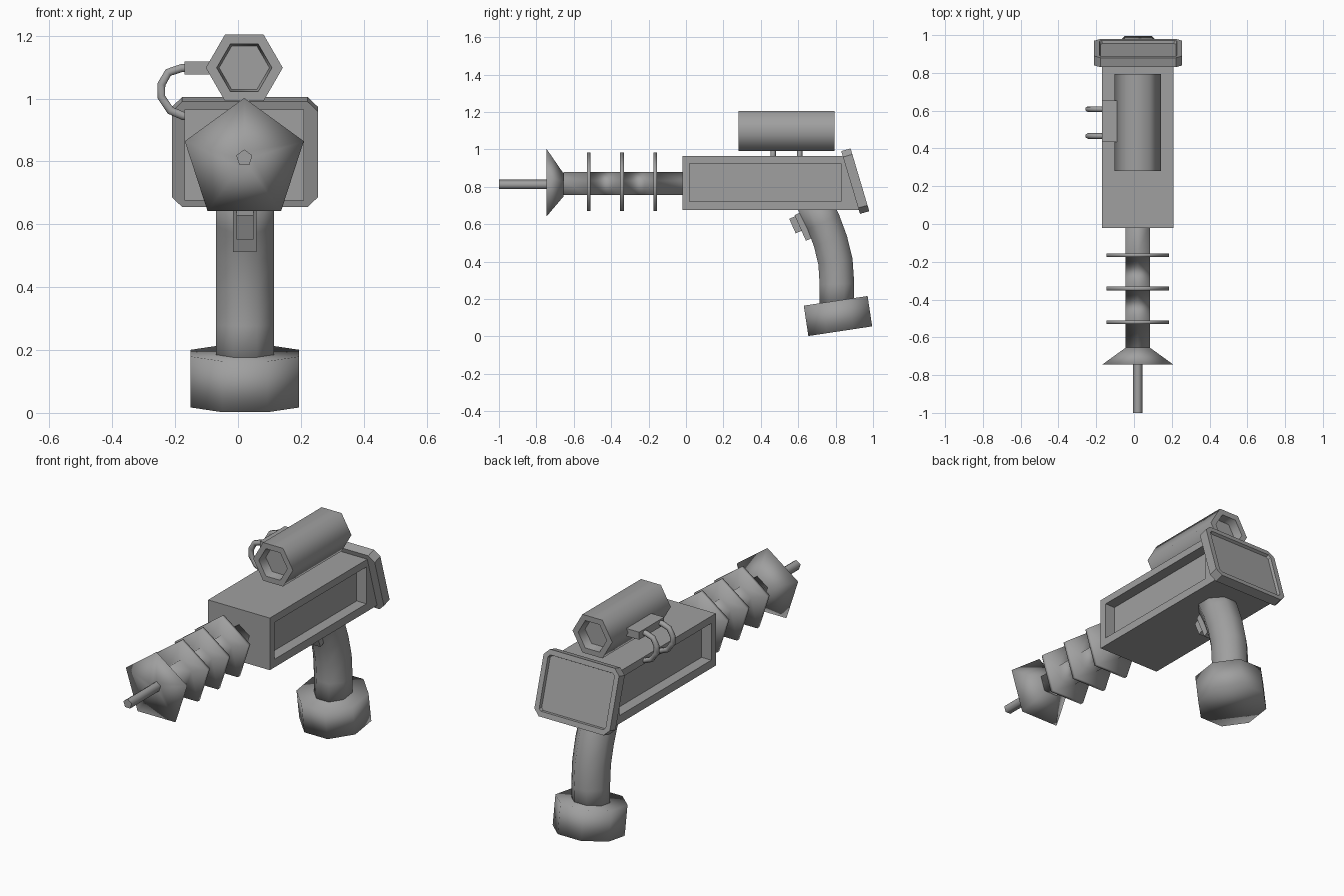
import bpy, bmesh
from math import sin, cos, tau, radians
from mathutils import Vector, Matrix

old = bpy.data.objects.get("Cube")
if old:
    bpy.data.objects.remove(old, do_unlink=True)

CX = 0.02  # centre line of the gun

grey = bpy.data.materials.new("plain_grey")
grey.use_nodes = True
grey.diffuse_color = (0.35, 0.35, 0.35, 1)
grey.node_tree.nodes["Principled BSDF"].inputs["Base Color"].default_value = (0.35, 0.35, 0.35, 1)


def finish(name, bm, smooth=None):
    """Turn a bmesh into an object; smooth is an angle in degrees or None."""
    bmesh.ops.recalc_face_normals(bm, faces=bm.faces)
    mesh = bpy.data.meshes.new(name)
    bm.to_mesh(mesh)
    bm.free()
    mesh.materials.append(grey)
    obj = bpy.data.objects.new(name, mesh)
    bpy.context.collection.objects.link(obj)
    if smooth:
        bpy.ops.object.select_all(action='DESELECT')
        obj.select_set(True)
        bpy.context.view_layer.objects.active = obj
        bpy.ops.object.shade_smooth_by_angle(angle=radians(smooth))
    return obj


def loft(name, rings, smooth=None):
    """Skin a row of matching rings and cap both ends."""
    bm = bmesh.new()
    rows = [[bm.verts.new(p) for p in ring] for ring in rings]
    n = len(rows[0])
    for a, b in zip(rows, rows[1:]):
        for i in range(n):
            j = (i + 1) % n
            bm.faces.new((a[i], a[j], b[j], b[i]))
    bm.faces.new(rows[0])
    bm.faces.new(rows[-1])
    return finish(name, bm, smooth)


def polygon(sides, r, start):
    return [(r * cos(start + tau * i / sides), r * sin(start + tau * i / sides))
            for i in range(sides)]


def lathe_y(name, sides, start, z, profile, smooth):
    """Prism along y from (y, radius) pairs."""
    return loft(name, [[Vector((CX + u, y, z + v)) for u, v in polygon(sides, r, start)]
                       for y, r in profile], smooth)


def box(name, centre, size, tilt=0):
    bm = bmesh.new()
    bmesh.ops.create_cube(bm, size=1, matrix=Matrix.Translation(centre)
                          @ Matrix.Rotation(radians(tilt), 4, 'X')
                          @ Matrix.Diagonal((*size, 1)))
    return finish(name, bm)


# Body: box with a slanted back and a sunken panel on each side
bm = bmesh.new()
bmesh.ops.create_cube(bm, size=1)
for v in bm.verts:
    top, back = v.co.z > 0, v.co.y > 0
    v.co = (CX + v.co.x * 0.38, (0.84 if top else 0.925) if back else -0.02,
            0.965 if top else 0.675)
bm.normal_update()
sides = [f for f in bm.faces if abs(f.normal.x) > 0.9]
bmesh.ops.inset_individual(bm, faces=sides, thickness=0.045)
for f in sides:
    for v in f.verts:
        v.co.y = 0.83 if v.co.y > 0.4 else 0.02
        v.co.z = 0.925 if v.co.z > 0.82 else 0.72
for f in bmesh.ops.extrude_discrete_faces(bm, faces=sides)["faces"]:
    for v in f.verts:
        v.co.x += 0.06 if v.co.x < CX else -0.06
finish("body", bm)


# Back plate: chamfered slab, tilted, with a framed recess
def chamfered(y, inset, chamfer):
    w, h = 0.2325 - inset, 0.175 - inset
    corner = [(w, h - chamfer), (w - chamfer, h)]
    half = corner + [(-x, z) for x, z in reversed(corner)]
    return [Vector((x, y, z)) for x, z in half + [(-x, -z) for x, z in half]]


plate = loft("back_plate", [chamfered(-0.026, 0, 0.033), chamfered(0.026, 0, 0.033),
                            chamfered(0.026, 0.028, 0.012), chamfered(0.01, 0.032, 0.012)])
plate.matrix_world = Matrix.Translation((CX + 0.002, 0.905, 0.83)) @ Matrix.Rotation(radians(16.6), 4, 'X')

# Barrel: five-sided, with three discs and a flared muzzle
BARREL = 0.068
profile = [(0.0, BARREL)]
for y in (-0.165, -0.342, -0.52):
    profile += [(y + 0.01, BARREL), (y + 0.01, 0.173), (y - 0.01, 0.173), (y - 0.01, BARREL)]
profile += [(-0.655, BARREL), (-0.745, 0.199), (-0.745, 0.027)]
lathe_y("barrel", 5, tau / 4, 0.811, profile[:-2], 180)
lathe_y("muzzle_flare", 5, tau / 4, 0.803, profile[-3:], 180)
lathe_y("muzzle_rod", 5, tau / 4, 0.811, [(-0.73, 0.027), (-1.0, 0.027)], 80)

# Sight: hexagonal tube with sunken ends
lathe_y("sight", 6, 0, 1.098,
        [(0.33, 0.08), (0.28, 0.088), (0.28, 0.1225),
         (0.795, 0.1225), (0.795, 0.088), (0.745, 0.08)], 65)

# Hose connector and two hoses on the right side
box("hose_connector", (-0.125, 0.545, 1.097), (0.09, 0.22, 0.042))
for label, y in (("front", 0.466), ("rear", 0.608)):
    curve = bpy.data.curves.new(label + "_hose", 'CURVE')
    curve.dimensions = '3D'
    curve.bevel_depth = 0.015
    curve.bevel_resolution = 1
    curve.use_fill_caps = True
    path = [(-0.15, 1.097), (-0.18, 1.097), (-0.222, 1.083), (-0.244, 1.045),
            (-0.244, 1.005), (-0.215, 0.962), (-0.175, 0.945), (-0.14, 0.94)]
    spline = curve.splines.new('POLY')
    spline.points.add(len(path) - 1)
    for point, (x, z) in zip(spline.points, path):
        point.co = (x, y, z, 1)
    curve.materials.append(grey)
    bpy.context.collection.objects.link(bpy.data.objects.new(label + "_hose", curve))

# Grip: eight-sided section swept along a bent path (y, z, lean in degrees)
OCT = 0.0925 / cos(tau / 16)
rings = []
for y, z, lean in ((0.805, 0.15, 2), (0.807, 0.28, 2), (0.799, 0.40, 9),
                   (0.772, 0.51, 17), (0.735, 0.61, 24), (0.675, 0.73, 28)):
    turn = Matrix.Translation((CX + 0.002, y, z)) @ Matrix.Rotation(radians(lean), 4, 'X')
    rings.append([turn @ Vector((u, v, 0)) for u, v in polygon(8, OCT, tau / 16)])
loft("grip", rings, 180)

# Grip foot: wide tilted octagon
turn = Matrix.Translation((CX + 0.002, 0.8125, 0.109)) @ Matrix.Rotation(radians(8.6), 4, 'X')
loft("grip_foot", [[turn @ Vector((u, v, h)) for u, v in polygon(8, 0.1725 / cos(tau / 16), tau / 16)]
                   for h in (-0.082, 0.082)], 180)

# Trigger: housing block with a button in front
box("trigger_housing", (CX + 0.002, 0.645, 0.595), (0.075, 0.075, 0.15), 24)
box("trigger", (CX + 0.002, 0.592, 0.6), (0.054, 0.05, 0.085), 24)
